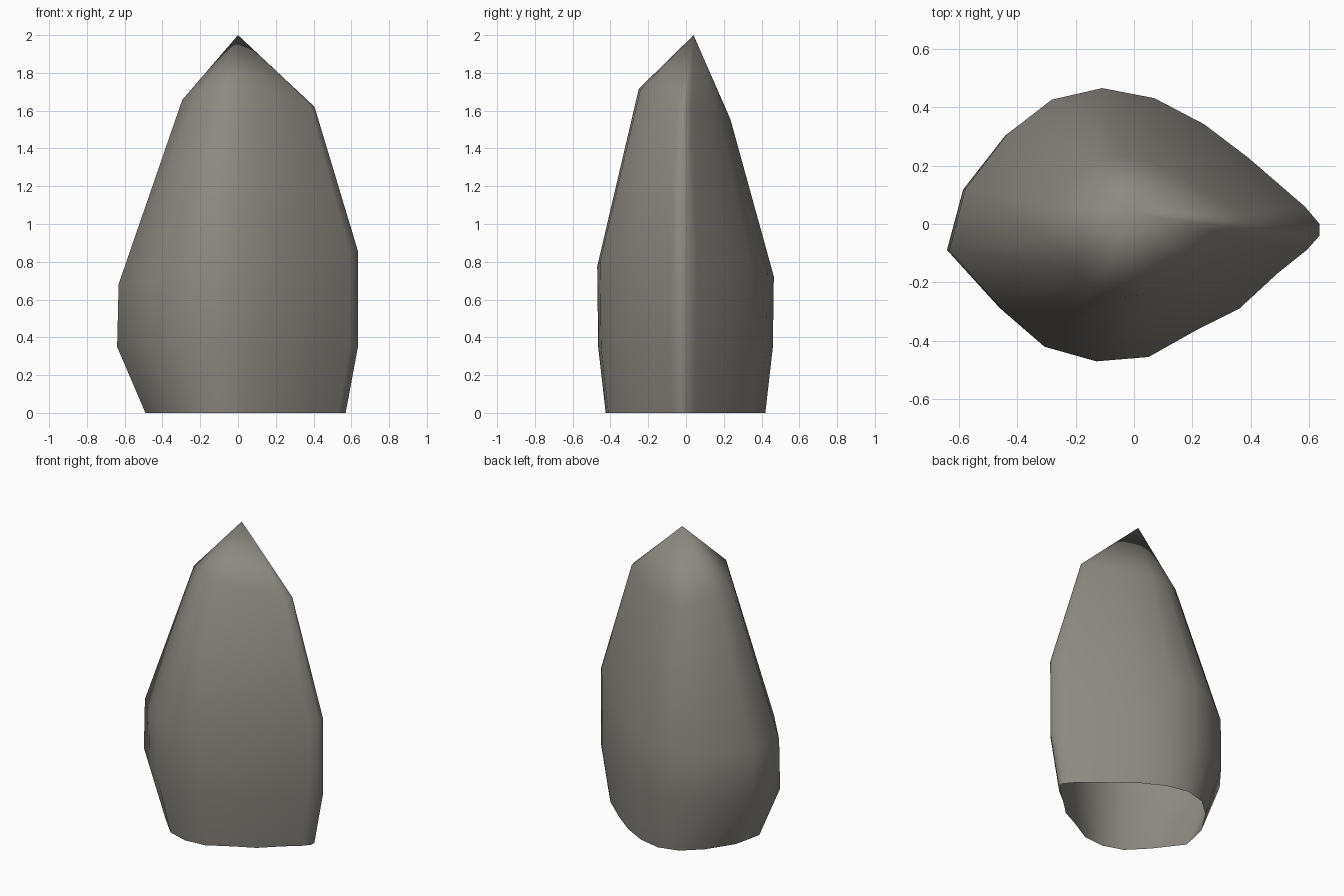
import bpy, bmesh

if "Cube" in bpy.data.objects:
    bpy.data.objects.remove(bpy.data.objects["Cube"])

# Plan outline of the widest part, counter-clockwise from the right ridge
OUTLINE = [(0.635, 0.0), (0.585, 0.06), (0.39, 0.23), (0.24, 0.345), (0.07, 0.435),
           (-0.11, 0.47), (-0.285, 0.43), (-0.44, 0.31), (-0.585, 0.12), (-0.64, -0.09),
           (-0.46, -0.29), (-0.31, -0.42), (-0.13, -0.47), (0.05, -0.455),
           (0.21, -0.365), (0.36, -0.29), (0.49, -0.17), (0.59, -0.09), (0.635, -0.04)]

# Rings: left, right, front, back extents, then height, height tilt along x and y
RINGS = [(0.49, 0.57, 0.425, 0.42, 0.0, 0.0, 0.0),
         (0.64, 0.635, 0.465, 0.46, 0.35, 0.0, 0.0),
         (0.632, 0.635, 0.47, 0.465, 0.765, 0.14, -0.06),
         (0.295, 0.405, 0.25, 0.235, 1.63, -0.04, -0.33)]
APEX = (0.0, 0.04, 2.0)

stone = bpy.data.materials.new("warm grey stone")
stone.diffuse_color = (0.265, 0.248, 0.222, 1)
stone.use_nodes = True
stone.node_tree.nodes["Principled BSDF"].inputs["Base Color"].default_value = stone.diffuse_color

bm = bmesh.new()
rows = []
for left, right, front, back, z, tx, ty in RINGS:
    row = []
    for px, py in OUTLINE:
        x = px * (right / 0.635 if px > 0 else left / 0.64)
        y = py * (back if py > 0 else front) / 0.47
        row.append(bm.verts.new((x, y, z + tx * x + ty * y)))
    rows.append(row)

# Side walls, open at the bottom
n = len(OUTLINE)
for a, b in zip(rows, rows[1:]):
    for i in range(n):
        j = (i + 1) % n
        bm.faces.new((a[i], a[j], b[j], b[i]))

# Pointed tip
tip = bm.verts.new(APEX)
for i in range(n):
    bm.faces.new((rows[-1][i], rows[-1][(i + 1) % n], tip))
for f in bm.faces:
    f.smooth = True

mesh = bpy.data.meshes.new("rock_spire")
bm.to_mesh(mesh)
bm.free()
mesh.materials.append(stone)
rock = bpy.data.objects.new("rock_spire", mesh)
bpy.context.collection.objects.link(rock)
